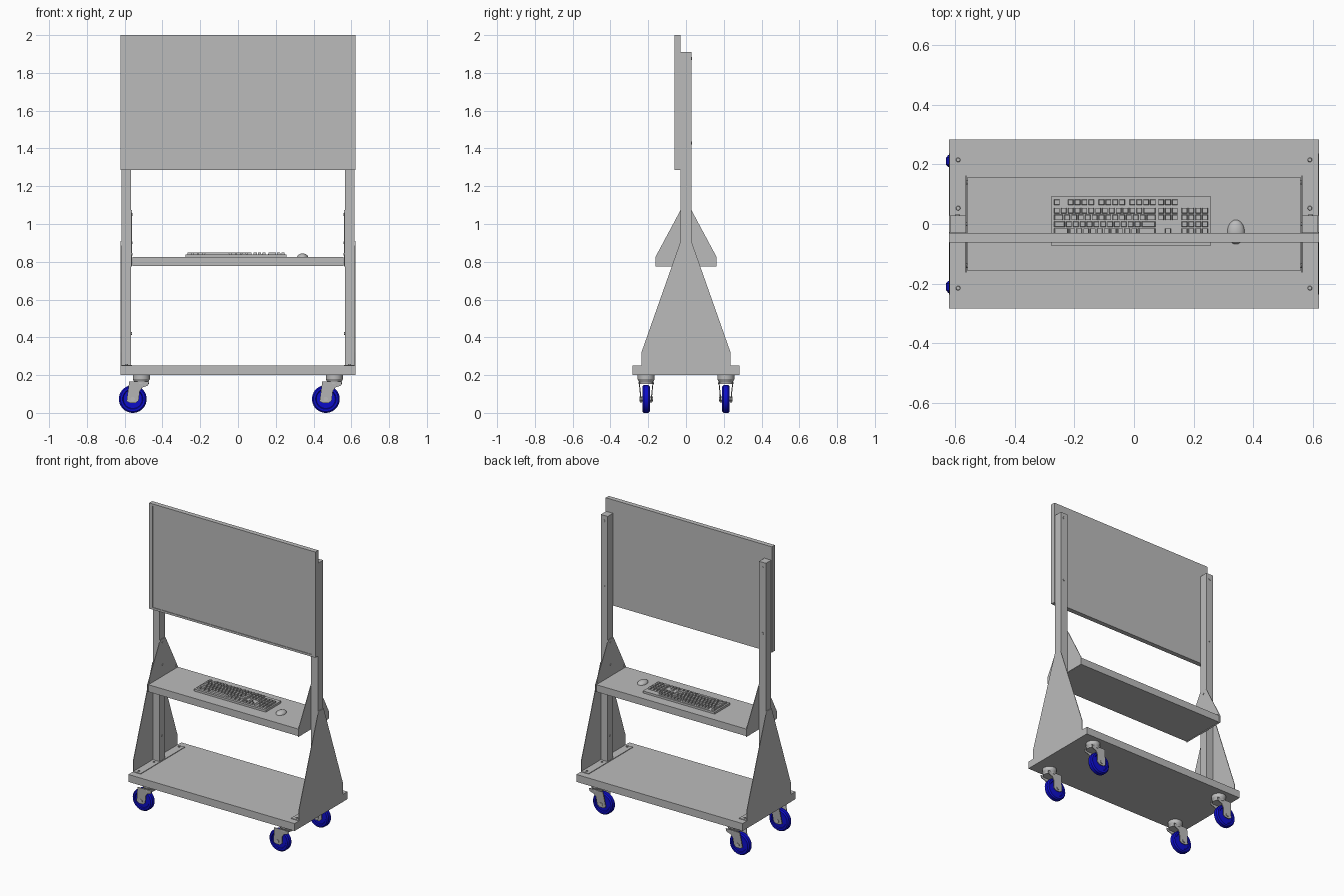
import bpy, bmesh, math
from mathutils import Matrix, Vector

cube = bpy.data.objects.get("Cube")
if cube:
    bpy.data.objects.remove(cube, do_unlink=True)


def material(name, color):
    m = bpy.data.materials.new(name)
    m.use_nodes = True
    m.diffuse_color = color
    m.node_tree.nodes["Principled BSDF"].inputs["Base Color"].default_value = color
    return m


GREY = material("light grey", (0.5, 0.5, 0.5, 1))
BLUE = material("wheel blue", (0.004, 0.004, 0.6, 1))


def finish(name, bm, mat=GREY, smooth=False):
    bmesh.ops.recalc_face_normals(bm, faces=bm.faces)
    me = bpy.data.meshes.new(name)
    bm.to_mesh(me)
    bm.free()
    ob = bpy.data.objects.new(name, me)
    bpy.context.collection.objects.link(ob)
    me.materials.append(mat)
    if smooth:
        bpy.ops.object.select_all(action="DESELECT")
        ob.select_set(True)
        bpy.context.view_layer.objects.active = ob
        bpy.ops.object.shade_smooth_by_angle(angle=math.radians(35))
    return ob


def add_box(bm, lo, hi, taper=1.0):
    lo, hi = Vector(lo), Vector(hi)
    verts = bmesh.ops.create_cube(bm, size=1)["verts"]
    for v in verts:
        if v.co.z > 0:
            v.co.x *= taper
            v.co.y *= taper
        v.co = (lo + hi) / 2 + v.co * (hi - lo)


def box(name, lo, hi):
    bm = bmesh.new()
    add_box(bm, lo, hi)
    return finish(name, bm)


def add_prism(bm, points, depth):
    """Extrude a closed outline of 3D points along a depth vector."""
    face = bm.faces.new([bm.verts.new(p) for p in points])
    ext = bmesh.ops.extrude_face_region(bm, geom=[face])["geom"]
    bmesh.ops.translate(bm, vec=depth,
                        verts=[g for g in ext if isinstance(g, bmesh.types.BMVert)])


def add_cyl(bm, center, r1, r2, depth, axis="Z", segments=24):
    rot = {"X": Matrix.Rotation(math.pi / 2, 4, "Y"),
           "Y": Matrix.Rotation(math.pi / 2, 4, "X"), "Z": Matrix()}[axis]
    bmesh.ops.create_cone(bm, cap_ends=True, segments=segments, radius1=r1, radius2=r2,
                          depth=depth, matrix=Matrix.Translation(center) @ rot)


# Base deck and shelf
box("base_deck", (-0.621, -0.283, 0.2), (0.621, 0.283, 0.25))
box("shelf", (-0.559, -0.158, 0.777), (0.559, 0.158, 0.825))

# Display: back panel with a slightly raised frame
W, BOT, TOP, FRONT, BACK = 0.621, 1.286, 2.0, -0.062, -0.03
box("display_panel", (-W + 0.02, FRONT + 0.004, BOT + 0.01), (W - 0.02, BACK, TOP - 0.01))
bm = bmesh.new()
for s in (-1, 1):
    xs = sorted((s * W, s * (W - 0.026)))
    add_box(bm, (xs[0], FRONT, BOT), (xs[1], BACK, TOP))
for z in (BOT, TOP - 0.014):
    add_box(bm, (-W + 0.026, FRONT, z), (W - 0.026, BACK, z + 0.014))
finish("display_frame", bm)

# Uprights, gusset plates and foot brackets on both sides
for s, side in ((1, "left"), (-1, "right")):
    bm = bmesh.new()
    xs = sorted((s * 0.566, s * 0.617))
    add_box(bm, (xs[0], -0.028, 0.25), (xs[1], 0.028, 1.91))
    finish(side + "_upright", bm)

    half = [(0.236, 0.25), (0.236, 0.32), (0.028, 0.91)]
    outline = half + [(-y, z) for y, z in reversed(half)]
    bm = bmesh.new()
    add_prism(bm, [(s * 0.617, y, z) for y, z in outline], (s * 0.004, 0, 0))
    xs = sorted((s * 0.562, s * 0.617))
    add_box(bm, (xs[0], -0.236, 0.25), (xs[1], 0.236, 0.254))
    finish(side + "_foot_bracket", bm)

    half = [(0.162, 0.775), (0.162, 0.825), (0.028, 1.075)]
    outline = half + [(-y, z) for y, z in reversed(half)]
    bm = bmesh.new()
    add_prism(bm, [(s * 0.562, y, z) for y, z in outline], (s * 0.004, 0, 0))
    finish(side + "_shelf_bracket", bm)

    # Bolt heads
    bm = bmesh.new()
    for y in (-0.215, -0.053, 0.053, 0.215):
        add_cyl(bm, (s * 0.59, y, 0.256), 0.008, 0.006, 0.006, segments=12)
    for z in (1.43, 1.875):
        add_cyl(bm, (s * 0.592, 0.029, z), 0.008, 0.008, 0.005, "Y", 12)
    for y, z in ((-0.14, 0.84), (0.14, 0.84), (0, 0.9), (0, 1.05)):
        add_cyl(bm, (s * 0.561, y, z), 0.007, 0.007, 0.005, "X", 12)
    add_cyl(bm, (s * 0.565, 0, 0.42), 0.007, 0.007, 0.005, "X", 12)
    finish(side + "_bolts", bm, smooth=True)

# Casters, all trailing to one side
FORK = [(-0.064, 0.165), (0.04, 0.165), (0.036, 0.145), (0.006, 0.135), (-0.008, 0.115),
        (-0.014, 0.065), (-0.03, 0.052), (-0.06, 0.052), (-0.078, 0.062), (-0.07, 0.12)]
TYRE = [(0.012, 0.016), (0.05, 0.014), (0.054, 0.02), (0.066, 0.02), (0.0735, 0.012)]


def caster(name, cx, cy):
    wx = cx - 0.045
    bm = bmesh.new()
    profile = TYRE + [(r, -w) for r, w in reversed(TYRE)]
    verts = [bm.verts.new((wx + r, cy + w, 0.0735)) for r, w in profile]
    edges = [bm.edges.new((verts[i], verts[i - 1])) for i in range(len(verts))]
    bmesh.ops.spin(bm, geom=verts + edges, cent=(wx, cy, 0.0735), axis=(0, 1, 0),
                   angle=2 * math.pi, steps=36, use_duplicate=False)
    bmesh.ops.remove_doubles(bm, verts=bm.verts, dist=0.0001)
    finish(name + "_wheel", bm, BLUE, True)

    bm = bmesh.new()
    add_cyl(bm, (cx, cy, 0.19), 0.045, 0.045, 0.02)
    add_cyl(bm, (cx, cy, 0.171), 0.036, 0.046, 0.018)
    add_cyl(bm, (cx, cy, 0.158), 0.041, 0.041, 0.008)
    for t in (-1, 1):
        # Legs splay outward towards the top
        pts = [(cx + x, cy + t * (0.024 + 0.12 * max(0, z - 0.075)), z) for x, z in FORK]
        add_prism(bm, pts, (0, t * 0.005, 0))
    add_cyl(bm, (wx, cy, 0.0735), 0.012, 0.012, 0.07, "Y", 12)
    finish(name + "_fork", bm, smooth=True)


for cx, side in ((0.51, "left"), (-0.512, "right")):
    for cy, end in ((-0.211, "front"), (0.211, "back")):
        caster(f"{end}_{side}_caster", cx, cy)

# Keyboard: tray plus rows of tapered keys (negative widths are gaps)
box("keyboard_tray", (-0.279, -0.072, 0.825), (0.258, 0.092, 0.839))
NAV, PAD = [-0.2, 1, 1, 1], [-0.4, 1, 1, 1, 1]
ROWS = [
    [1, -1] + [1] * 4 + [-0.5] + [1] * 4 + [-0.5] + [1] * 4 + NAV,
    [1] * 13 + [2] + NAV + PAD,
    [1.5] + [1] * 12 + [1.5] + NAV + PAD,
    [1.75] + [1] * 11 + [2.25, -3.2] + PAD,
    [2.25] + [1] * 10 + [2.75, -1.2, 1, -1] + PAD,
    [1.25] * 3 + [6.25] + [1.25] * 4 + NAV + [-0.4, 2, 1, 1],
]
U = 0.023
bm = bmesh.new()
for i, row in enumerate(ROWS):
    x = -0.27
    y = 0.073 if i == 0 else 0.068 - U * i
    for w in row:
        if w > 0:
            add_box(bm, (x + 0.002, y - 0.0095, 0.838),
                    (x + w * U - 0.002, y + 0.0095, 0.85), 0.85)
        x += abs(w) * U
finish("keyboard_keys", bm)

# Mouse: half ellipsoid resting on the shelf
bm = bmesh.new()
bmesh.ops.create_uvsphere(bm, u_segments=24, v_segments=12, radius=1)
bmesh.ops.bisect_plane(bm, geom=bm.verts[:] + bm.edges[:] + bm.faces[:], plane_co=(0, 0, 0),
                       plane_no=(0, 0, -1), clear_outer=True)
bmesh.ops.holes_fill(bm, edges=[e for e in bm.edges if e.is_boundary])
bmesh.ops.transform(bm, verts=bm.verts, matrix=Matrix.Translation((0.342, -0.027, 0.825))
                    @ Matrix.Diagonal((0.029, 0.041, 0.019, 1)))
finish("mouse", bm, smooth=True)
